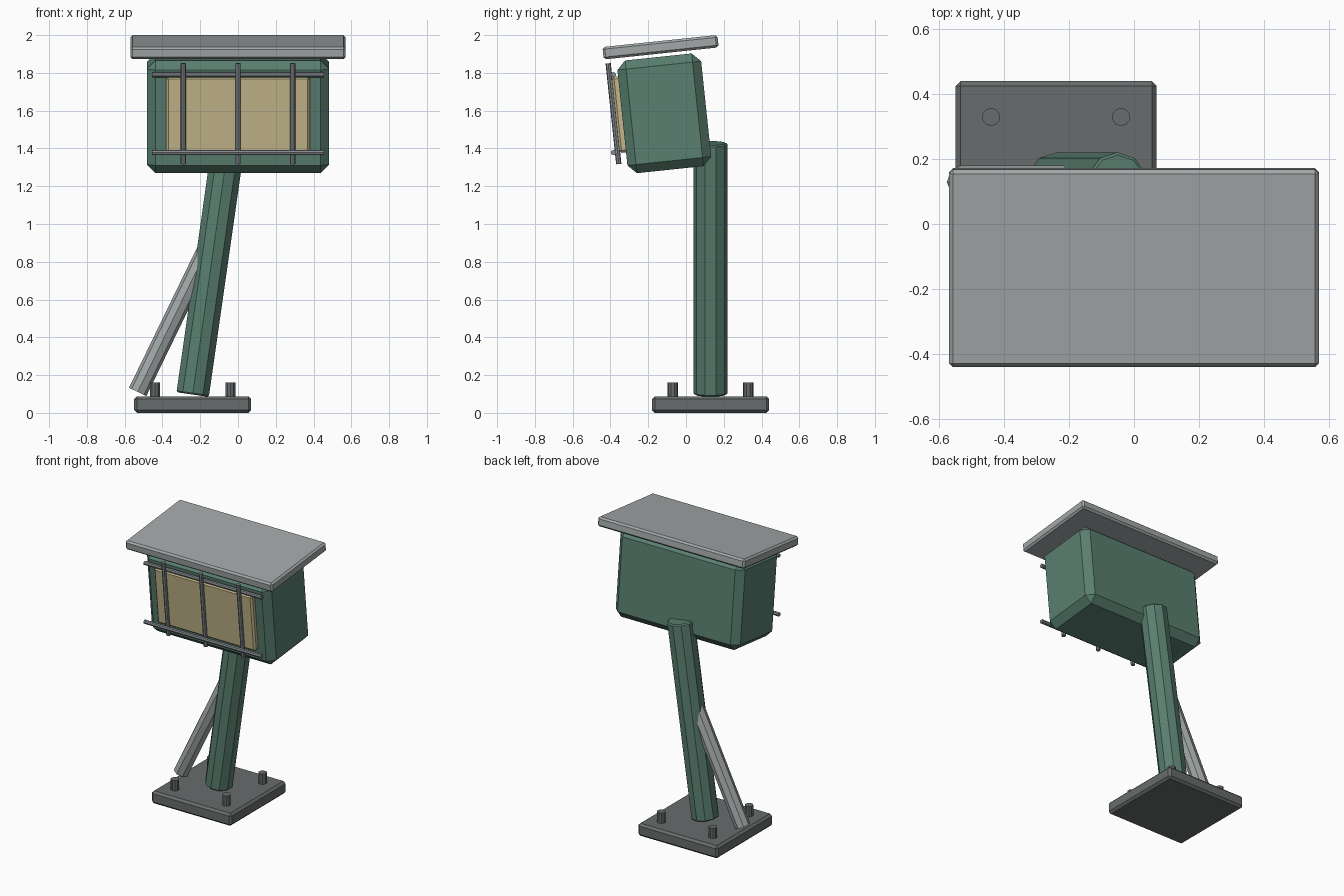
import bpy, math
from mathutils import Vector, Matrix

if "Cube" in bpy.data.objects:
    bpy.data.objects.remove(bpy.data.objects["Cube"])


def material(name, r, g, b):
    m = bpy.data.materials.new(name)
    m.diffuse_color = (r, g, b, 1)
    m.use_nodes = True
    m.node_tree.nodes["Principled BSDF"].inputs["Base Color"].default_value = m.diffuse_color
    return m


GREEN = material("green_paint", 0.10, 0.21, 0.16)
TAN = material("tan_panel", 0.55, 0.47, 0.26)
DARK = material("dark_steel", 0.14, 0.15, 0.15)
MID = material("mid_steel", 0.24, 0.26, 0.28)
LIGHT = material("light_steel", 0.36, 0.39, 0.39)


def finish(ob, name, mat, bevel):
    ob.name = name
    ob.data.materials.append(mat)
    if bevel:
        mod = ob.modifiers.new("chamfer", 'BEVEL')
        mod.width = bevel
        mod.segments = 1
        mod.limit_method = 'ANGLE'
        mod.angle_limit = math.radians(60)
    return ob


def box(name, loc, size, mat, bevel=0.0, matrix=Matrix()):
    bpy.ops.mesh.primitive_cube_add(size=1)
    ob = bpy.context.object
    ob.data.transform(Matrix.Diagonal((*size, 1)))
    ob.matrix_world = matrix @ Matrix.Translation(loc)
    return finish(ob, name, mat, bevel)


def rod(name, a, b, radius, sides, mat, bevel=0.0):
    a, b = Vector(a), Vector(b)
    d = b - a
    bpy.ops.mesh.primitive_cylinder_add(vertices=sides, radius=radius, depth=d.length)
    ob = bpy.context.object
    turn = Vector((0, 0, 1)).rotation_difference(d).to_matrix().to_4x4()
    ob.matrix_world = Matrix.Translation((a + b) / 2) @ turn
    return finish(ob, name, mat, bevel)


# Base plate with four bolts
PX, PY = -0.24, 0.13
box("base_plate", (PX, PY, 0.044), (0.62, 0.62, 0.088), DARK, 0.015)
for i, sx in enumerate((-1, 1)):
    for j, sy in enumerate((-1, 1)):
        x, y = PX + sx * 0.2, PY + sy * 0.2
        rod(f"bolt_{i * 2 + j + 1}", (x, y, 0.07), (x, y, 0.16), 0.028, 10, DARK)

# Leaning post and its side brace
rod("post", (PX, PY, 0.097), (-0.05, PY, 1.428), 0.091, 10, GREEN, 0.008)
rod("brace", (-0.531, PY, 0.111), (-0.16, PY, 0.875), 0.051, 8, LIGHT)

# Head, tipped forward: housing, roof and front panel share one frame
head = Matrix.Translation((0, -0.115, 1.586)) @ Matrix.Rotation(math.radians(6), 4, 'X')
box("housing", (0, 0, 0), (0.966, 0.446, 0.60), GREEN, 0.046, head)
box("roof", (0, 0.017, 0.35), (1.14, 0.612, 0.066), LIGHT, 0.012, head)
box("front_panel", (0, -0.225, 0.018), (0.76, 0.065, 0.405), TAN, 0.012, head)

# Guard grille: tipped uprights crossed by two level rails
GY, GZ = -0.384, 1.584
lean = Vector((0, -math.sin(math.radians(6)), math.cos(math.radians(6)))) * 0.268
for i, x in enumerate((-0.29, 0, 0.29)):
    c = Vector((x, GY, GZ))
    rod(f"guard_upright_{i + 1}", c - lean, c + lean, 0.014, 8, MID)
for name, z in (("upper", 1.79), ("lower", 1.378)):
    rod(f"guard_rail_{name}", (-0.455, GY, z), (0.455, GY, z), 0.014, 8, MID)
